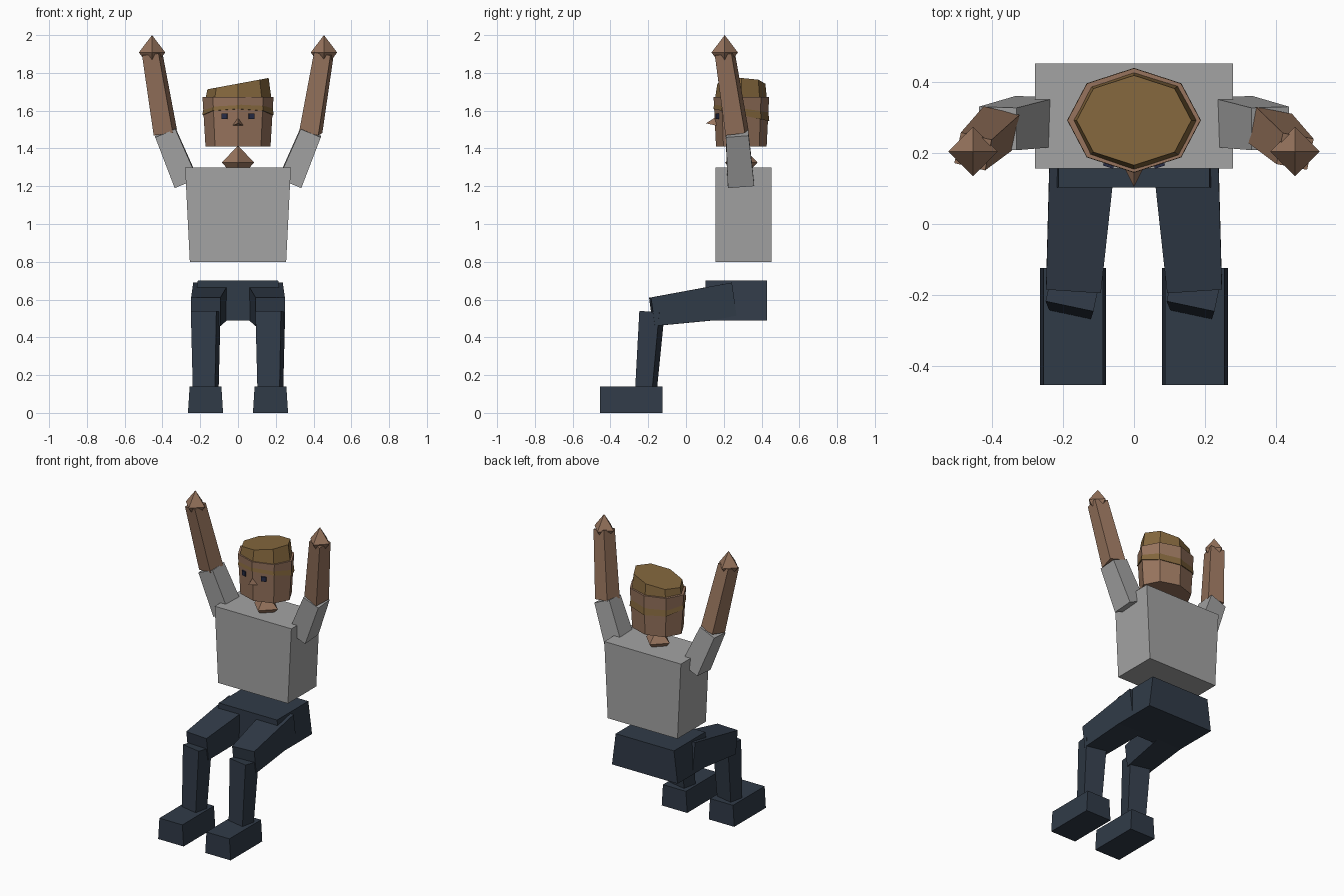
import bpy, bmesh
from math import cos, sin, pi, radians
from mathutils import Vector, Matrix

cube = bpy.data.objects.get("Cube")
if cube:
    bpy.data.objects.remove(cube, do_unlink=True)


def material(name, rgb):
    m = bpy.data.materials.new(name)
    m.use_nodes = True
    m.diffuse_color = (*rgb, 1)
    m.node_tree.nodes["Principled BSDF"].inputs["Base Color"].default_value = (*rgb, 1)
    return m


SKIN = material("skin", (0.31, 0.175, 0.11))
HAIR = material("hair", (0.23, 0.135, 0.047))
SHIRT = material("grey_shirt", (0.37, 0.37, 0.37))
NAVY = material("navy_trousers", (0.030, 0.043, 0.064))
EYE = material("dark_blue_eye", (0.02, 0.025, 0.06))


def finish(name, bm, mat):
    bmesh.ops.recalc_face_normals(bm, faces=bm.faces)
    mesh = bpy.data.meshes.new(name)
    bm.to_mesh(mesh)
    bm.free()
    mesh.materials.append(mat)
    obj = bpy.data.objects.new(name, mesh)
    bpy.context.collection.objects.link(obj)
    return obj


def loft(name, low, high, mat):
    """Close a solid between two matching rings of points."""
    bm = bmesh.new()
    a = [bm.verts.new(p) for p in low]
    b = [bm.verts.new(p) for p in high]
    bm.faces.new(a)
    bm.faces.new(b)
    n = len(a)
    for i in range(n):
        j = (i + 1) % n
        bm.faces.new((a[i], a[j], b[j], b[i]))
    return finish(name, bm, mat)


CORNERS = ((-1, -1), (1, -1), (1, 1), (-1, 1))


def block(name, x, y, z, half_low, half_high, mat):
    """Box with y and z ranges whose width tapers from bottom to top."""
    rings = [[(x + sx * h, y[(sy + 1) // 2], zz) for sx, sy in CORNERS]
             for h, zz in ((half_low, z[0]), (half_high, z[1]))]
    loft(name, *rings, mat)


def limb(name, start, end, size_start, size_end, mat, twist=0):
    """Tapered four-sided bone between two joints."""
    start, end = Vector(start), Vector(end)
    d = (end - start).normalized()
    u = Vector((1, 0, 0))
    u = (u - d * u.dot(d)).normalized()
    u = Matrix.Rotation(radians(twist), 3, d) @ u
    v = d.cross(u)
    rings = [[p + u * sx * w / 2 + v * sy * t / 2 for sx, sy in CORNERS]
             for p, (w, t) in ((start, size_start), (end, size_end))]
    loft(name, *rings, mat)


def diamond(name, centre, r, h):
    """Octahedron used for hands and neck."""
    bm = bmesh.new()
    c = Vector(centre)
    ring = [bm.verts.new(c + Vector((r * cos(i * pi / 2), r * sin(i * pi / 2), 0))) for i in range(4)]
    for s in (-1, 1):
        tip = bm.verts.new(c + Vector((0, 0, s * h)))
        for i in range(4):
            bm.faces.new((ring[i], ring[(i + 1) % 4], tip))
    finish(name, bm, SKIN)


HEAD_Y = 0.293


def octagon(rx, ry, height):
    pts = [(rx * cos(i * pi / 4), ry * sin(i * pi / 4)) for i in range(8)]
    return [(x, HEAD_Y + y, height(x, y)) for x, y in pts]


# Torso and pelvis
block("torso", 0, (0.157, 0.453), (0.80, 1.30), 0.255, 0.28, SHIRT)
block("pelvis", 0, (0.103, 0.43), (0.49, 0.70), 0.24, 0.213, NAVY)

# Arms and legs
for side, s in (("left", 1), ("right", -1)):
    hip, knee, ankle = (s * 0.142, 0.25, 0.595), (s * 0.171, -0.18, 0.535), (s * 0.171, -0.212, 0.12)
    limb(side + "_thigh", hip, knee, (0.19, 0.19), (0.155, 0.152), NAVY)
    limb(side + "_shin", ankle, knee, (0.12, 0.092), (0.138, 0.108), NAVY, -12)
    block(side + "_foot", s * 0.172, (-0.455, -0.125), (0, 0.14), 0.093, 0.084, NAVY)

    shoulder, elbow, wrist = (s * 0.275, 0.29, 1.22), (s * 0.385, 0.27, 1.485), (s * 0.455, 0.205, 1.905)
    limb(side + "_upper_arm", shoulder, elbow, (0.13, 0.14), (0.115, 0.12), SHIRT)
    limb(side + "_forearm", elbow, wrist, (0.105, 0.105), (0.09, 0.09), SKIN, -12)
    diamond(side + "_hand", (s * 0.455, 0.205, 1.908), 0.07, 0.092)

    # Eye plate lying on the slanted front facet
    limb(side + "_eye", (s * 0.072, 0.165, 1.555), (s * 0.072, 0.165, 1.585),
         (0.03, 0.009), (0.03, 0.009), EYE, s * 18)

# Neck and head
diamond("neck", (0, HEAD_Y, 1.325), 0.086, 0.09)
loft("head", octagon(0.172, 0.134, lambda x, y: 1.41),
     octagon(0.188, 0.147, lambda x, y: 1.672), SKIN)

# Hair cap: sloping crown, lower at the nape
loft("hair", octagon(0.189, 0.148, lambda x, y: 1.577 - 0.22 * y),
     octagon(0.162, 0.127, lambda x, y: 1.743 + 0.185 * x), HAIR)

# Nose: three-sided pyramid
bm = bmesh.new()
base = [bm.verts.new(p) for p in ((-0.03, 0.165, 1.52), (0.03, 0.165, 1.52), (0, 0.165, 1.57))]
tip = bm.verts.new((0, 0.105, 1.533))
bm.faces.new(base)
for i in range(3):
    bm.faces.new((base[i], base[(i + 1) % 3], tip))
finish("nose", bm, SKIN)
